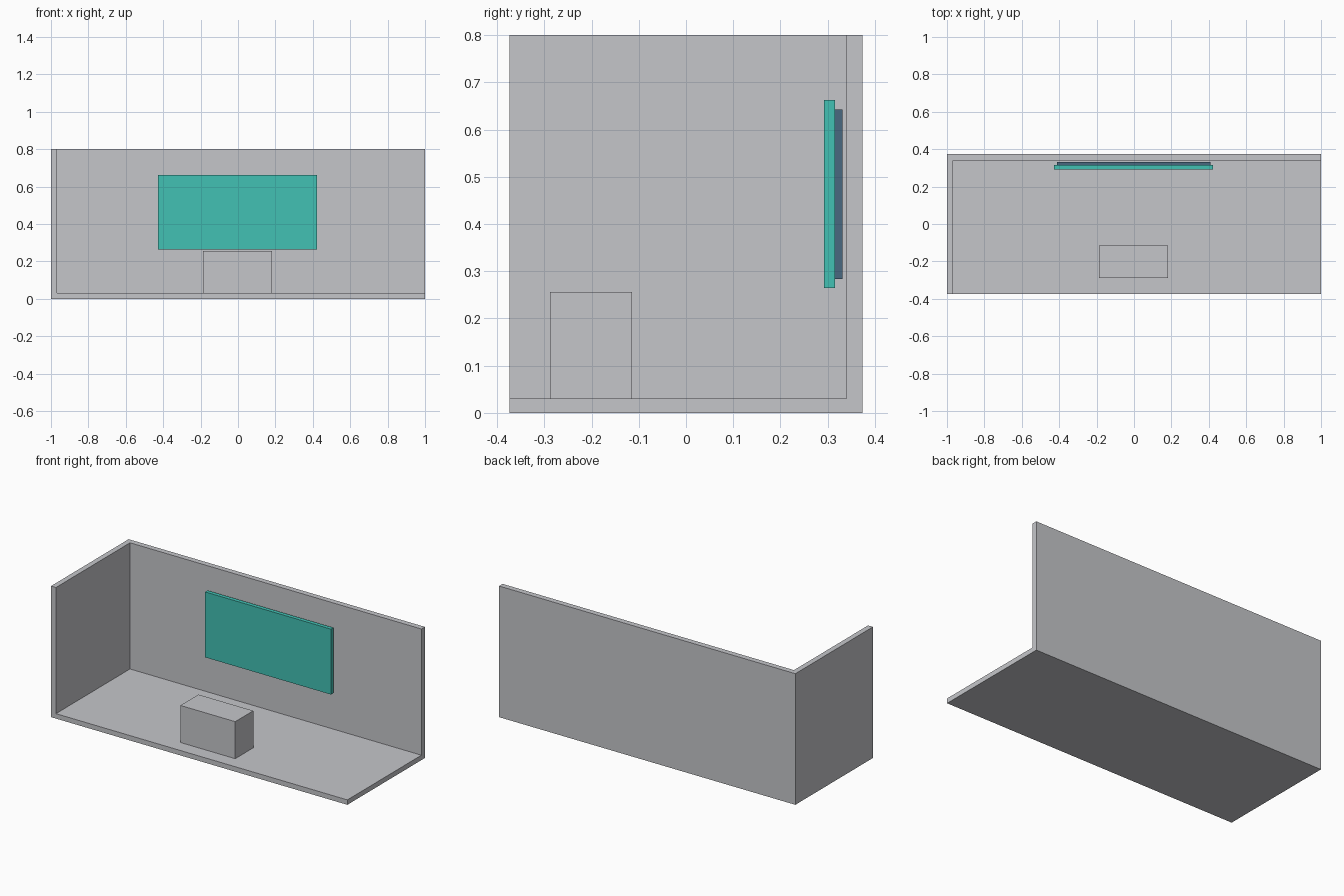
import bpy

if "Cube" in bpy.data.objects:
    bpy.data.objects.remove(bpy.data.objects["Cube"])


def srgb(r, g, b):
    """Convert 0-255 display values to linear."""
    def lin(c):
        c /= 255
        return c / 12.92 if c <= 0.04045 else ((c + 0.055) / 1.055) ** 2.4
    return (lin(r), lin(g), lin(b), 1)


def material(name, rgb):
    m = bpy.data.materials.new(name)
    m.diffuse_color = srgb(*rgb)
    m.use_nodes = True
    m.node_tree.nodes["Principled BSDF"].inputs["Base Color"].default_value = m.diffuse_color
    return m


def box(name, low, high, mat):
    """Axis-aligned box between two corners."""
    bpy.ops.mesh.primitive_cube_add(size=1)
    ob = bpy.context.object
    ob.name = name
    ob.location = [(a + b) / 2 for a, b in zip(low, high)]
    ob.scale = [b - a for a, b in zip(low, high)]
    bpy.ops.object.transform_apply(location=True, rotation=False, scale=True)
    ob.data.materials.append(mat)
    return ob


grey = material("light_grey", (197, 198, 202))
teal = material("teal", (66, 193, 180))
slate = material("slate_blue", (72, 104, 128))

X, Y, H = 1.0, 0.374, 0.8
FLOOR, WALL_X, WALL_Y = 0.03, -0.967, 0.34

# Room shell: floor, back wall and one side wall
box("floor", (-X, -Y, 0), (X, Y, FLOOR), grey)
box("back_wall", (WALL_X, WALL_Y, FLOOR), (X, Y, H), grey)
box("side_wall", (-X, -Y, FLOOR), (WALL_X, Y, H), grey)

# Counter block standing on the floor
box("counter", (-0.187, -0.288, FLOOR), (0.183, -0.114, 0.256), grey)

# Wall screen with its slimmer rear mount
box("screen", (-0.427, 0.292, 0.264), (0.423, 0.316, 0.663), teal)
box("screen_mount", (-0.412, 0.316, 0.284), (0.408, 0.331, 0.642), slate)
